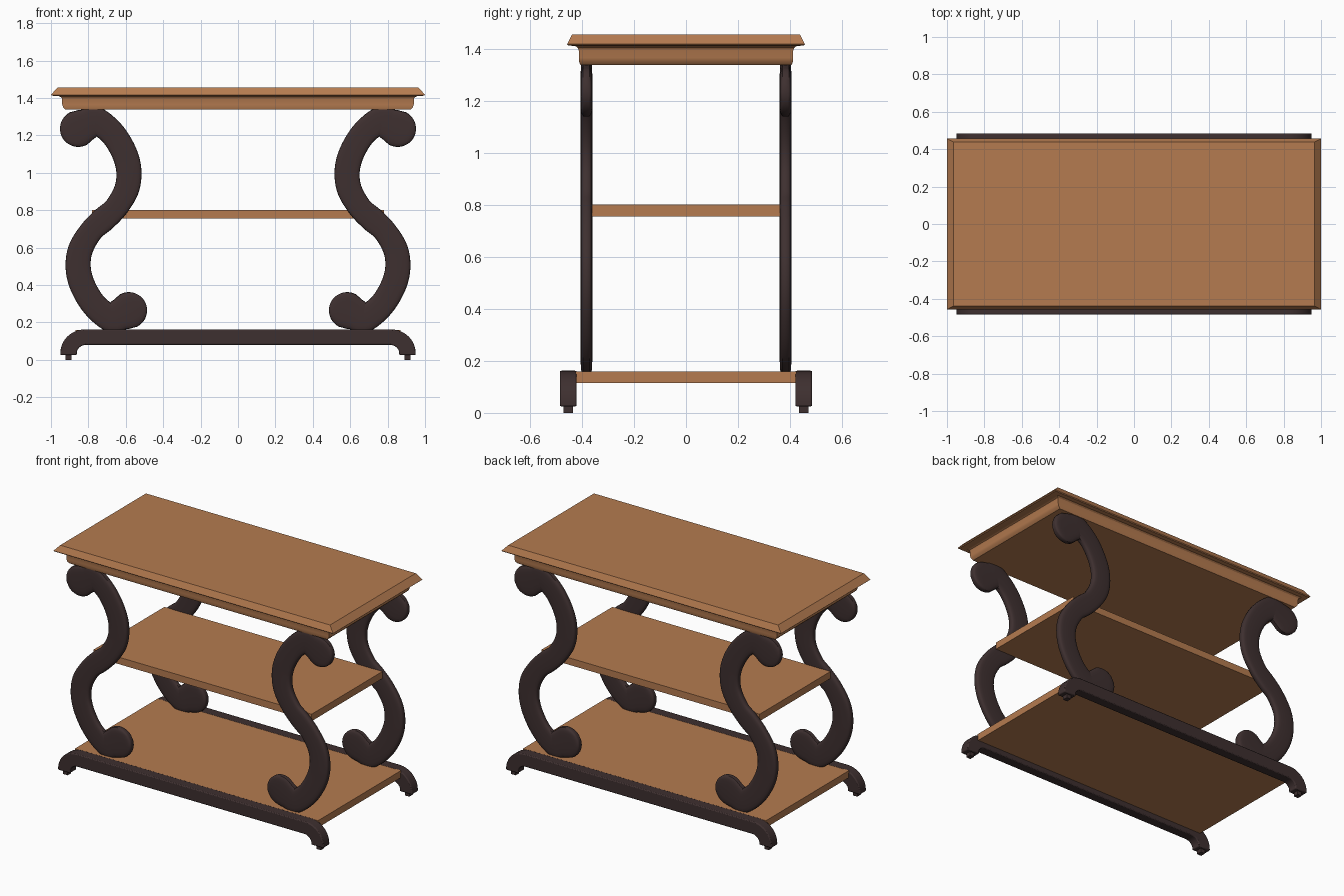
import bpy, bmesh, math
from mathutils import Vector

if "Cube" in bpy.data.objects:
    bpy.data.objects.remove(bpy.data.objects["Cube"])


def material(name, rgb):
    m = bpy.data.materials.new(name)
    m.diffuse_color = (*rgb, 1)
    m.use_nodes = True
    m.node_tree.nodes["Principled BSDF"].inputs["Base Color"].default_value = m.diffuse_color
    return m


WOOD = material("warm wood", (0.46, 0.198, 0.08))
DARK = material("dark stained wood", (0.048, 0.029, 0.029))


def finish(name, bm, mat, bevel=0.0, angle=30):
    bmesh.ops.recalc_face_normals(bm, faces=bm.faces[:])
    me = bpy.data.meshes.new(name)
    bm.to_mesh(me)
    bm.free()
    me.materials.append(mat)
    ob = bpy.data.objects.new(name, me)
    bpy.context.collection.objects.link(ob)
    if bevel:
        b = ob.modifiers.new("soft edges", "BEVEL")
        b.width, b.segments, b.limit_method = bevel, 2, "ANGLE"
    bpy.ops.object.select_all(action="DESELECT")
    ob.select_set(True)
    bpy.context.view_layer.objects.active = ob
    bpy.ops.object.shade_smooth_by_angle(angle=math.radians(angle))
    return ob


def loft(bm, rings):
    """Skin a list of closed point rings and cap both ends."""
    rows = [[bm.verts.new(p) for p in r] for r in rings]
    n = len(rows[0])
    for a, b in zip(rows, rows[1:]):
        for i in range(n):
            j = (i + 1) % n
            bm.faces.new((a[i], a[j], b[j], b[i]))
    bm.faces.new(rows[0][::-1])
    bm.faces.new(rows[-1])


def rect(x, y, z):
    return [(-x, -y, z), (x, -y, z), (x, y, z), (-x, y, z)]


def box(name, x, y, z0, z1, mat, cx=0, cy=0):
    bm = bmesh.new()
    loft(bm, [[(px + cx, py + cy, z) for px, py, z in rect(x, y, zz)] for zz in (z0, z1)])
    return finish(name, bm, mat)


# Table top: moulded apron, cove and sloping edge
bm = bmesh.new()
loft(bm, [rect(*r) for r in (
    (0.922, 0.406, 1.337), (0.935, 0.411, 1.35), (0.94, 0.412, 1.365),
    (0.94, 0.412, 1.392), (0.944, 0.416, 1.403), (0.958, 0.425, 1.41),
    (0.995, 0.453, 1.412), (1.0, 0.457, 1.417), (0.965, 0.438, 1.455))])
finish("table_top", bm, WOOD)

# Shelves
box("middle_shelf", 0.78, 0.362, 0.755, 0.80, WOOD)
box("bottom_shelf", 0.87, 0.425, 0.115, 0.16, WOOD)

# S-shaped leg: half of the centre line as (x, z, half width) from its middle;
# the other half is the same turned by 180 degrees
HALF = [(0.064, 0.060, 0.063), (0.120, 0.152, 0.066), (0.136, 0.240, 0.067),
        (0.122, 0.327, 0.068), (0.080, 0.415, 0.068), (0.026, 0.482, 0.069),
        (-0.044, 0.528, 0.075), (-0.088, 0.510, 0.086), (-0.135, 0.486, 0.098)]
CONTROL = [Vector((-x, -z, w)) for x, z, w in reversed(HALF)]
CONTROL += [Vector((0, 0, 0.067))] + [Vector(p) for p in HALF]


def smooth_path(pts, steps=6):
    ext = [2 * pts[0] - pts[1]] + pts + [2 * pts[-1] - pts[-2]]
    out = []
    for a, b, c, d in zip(ext, ext[1:], ext[2:], ext[3:]):
        for k in range(steps):
            t = k / steps
            out.append(0.5 * (2 * b + (c - a) * t + (2 * a - 5 * b + 4 * c - d) * t * t
                              + (3 * b - a - 3 * c + d) * t ** 3))
    return out + [pts[-1]]


def leg(name, sx, sy):
    path = smooth_path(CONTROL)
    stations = []                       # x, z, tangent, half width, depth factor
    for i, p in enumerate(path):
        q = path[min(i + 1, len(path) - 1)] - path[max(i - 1, 0)]
        stations.append((p.xy, q.xy.normalized(), p.z, 1))
    # rounded scroll tips
    for end, sign in ((0, -1), (-1, 1)):
        c, t, r, _ = stations[end]
        tip = []
        for deg in (12, 24, 36, 48, 60, 70, 79, 86):
            s = math.sin(math.radians(deg))
            tip.append((c + t * (sign * r * s), t, r * math.cos(math.radians(deg)),
                        (1 - s ** 8) ** 0.25))
        stations = tip[::-1] + stations if end == 0 else stations + tip
    rings = []
    for c, t, w, f in stations:
        ring = []
        for k in range(20):             # rounded rectangular section
            a = 2 * math.pi * k / 20
            u = math.copysign(abs(math.cos(a)) ** 0.5, math.cos(a)) * w
            v = math.copysign(abs(math.sin(a)) ** 0.5, math.sin(a)) * 0.0225 * f
            x, z = c.x - t.y * u - 0.719, c.y + t.x * u + 0.75
            ring.append((-sx * x, sy * (0.3825 + v), z))
        rings.append(ring)
    bm = bmesh.new()
    loft(bm, rings)
    finish(name, bm, DARK, angle=40)


# Base rail with down-turned ends, as an extruded profile
def base_rail(name, cy):
    arc = [math.radians(90 * k / 10) for k in range(11)]
    half = [(0.82 + 0.13 * math.sin(a), 0.035 + 0.127 * math.cos(a)) for a in arc]
    half += [(0.95, 0.025), (0.862, 0.025)]
    half += [(0.81 + 0.052 * math.cos(a), 0.035 + 0.045 * math.sin(a)) for a in arc]
    outline = half + [(-x, z) for x, z in reversed(half)]
    bm = bmesh.new()
    loft(bm, [[(x, cy + d, z) for x, z in outline] for d in (-0.0325, 0.0325)])
    finish(name, bm, DARK, bevel=0.006)


for sy, side in ((-1, "front"), (1, "back")):
    base_rail(side + "_base_rail", sy * 0.4525)
    for sx, hand in ((-1, "left"), (1, "right")):
        leg(f"{side}_{hand}_scroll_leg", sx, sy)
        box(f"{side}_{hand}_foot", 0.016, 0.0175, 0.0, 0.035, DARK, sx * 0.905, sy * 0.4525)
